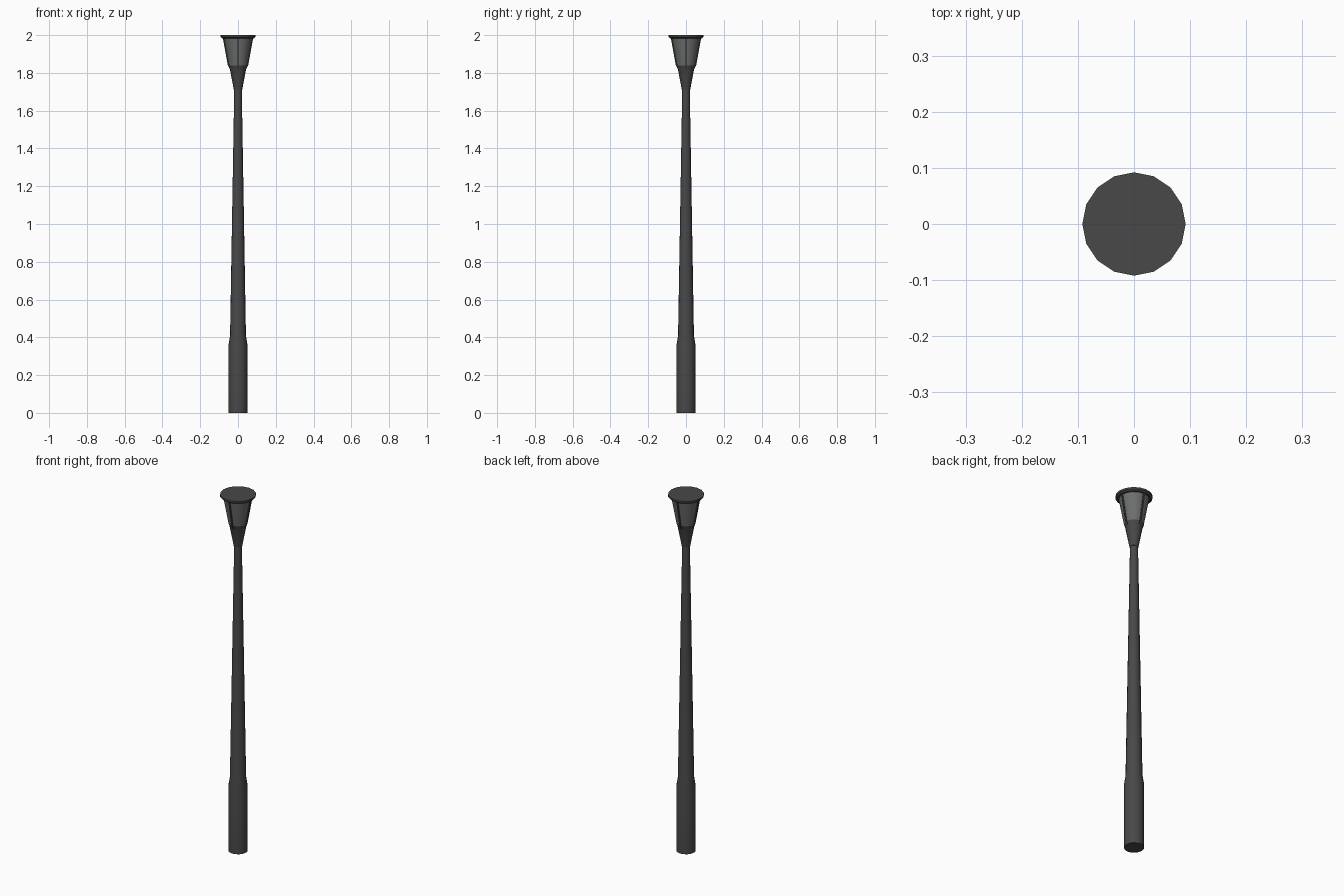
import bpy, bmesh, math

if "Cube" in bpy.data.objects:
    bpy.data.objects.remove(bpy.data.objects["Cube"])


def material(name, rgb):
    m = bpy.data.materials.new(name)
    m.diffuse_color = (*rgb, 1)
    m.use_nodes = True
    m.node_tree.nodes["Principled BSDF"].inputs["Base Color"].default_value = m.diffuse_color
    return m


DARK = material("dark grey metal", (0.065, 0.065, 0.065))
GLASS = material("smoky glass", (0.15, 0.16, 0.155))


def finish(name, bm, mat, smooth=True):
    bmesh.ops.recalc_face_normals(bm, faces=bm.faces)
    me = bpy.data.meshes.new(name)
    bm.to_mesh(me)
    bm.free()
    me.materials.append(mat)
    ob = bpy.data.objects.new(name, me)
    bpy.context.collection.objects.link(ob)
    if smooth:
        bpy.ops.object.select_all(action='DESELECT')
        ob.select_set(True)
        bpy.context.view_layer.objects.active = ob
        bpy.ops.object.shade_smooth_by_angle(angle=math.radians(35))
    return ob


def lathe(name, profile, mat, sides=16):
    """Closed turned part from (radius, height) pairs."""
    bm = bmesh.new()
    rings = [[bm.verts.new((r * math.cos(2 * math.pi * i / sides),
                            r * math.sin(2 * math.pi * i / sides), z))
              for i in range(sides)] for r, z in profile]
    for a, b in zip(rings, rings[1:]):
        for i in range(sides):
            j = (i + 1) % sides
            bm.faces.new((a[i], a[j], b[j], b[i]))
    bm.faces.new(rings[0])
    bm.faces.new(rings[-1])
    return finish(name, bm, mat)


# Post: thick foot sleeve, shoulder and long taper
lathe("post", [(0.05, 0), (0.05, 0.36), (0.042, 0.41), (0.02, 1.71)], DARK)

# Flared holder under the lamp
lathe("lamp_holder", [(0.022, 1.71), (0.044, 1.825), (0.05, 1.84)], DARK)

# Glass shade
lathe("glass_shade", [(0.049, 1.838), (0.076, 1.987)], GLASS)

# Flat cap with a slim lip
lathe("cap", [(0.083, 1.983), (0.092, 1.99), (0.092, 2.0)], DARK)

# Four thin ribs hugging the glass
rib_profile = [(0.040, 1.815), (0.054, 1.84), (0.081, 1.988), (0.070, 1.988), (0.045, 1.84)]
bm = bmesh.new()
for k in range(4):
    a = k * math.pi / 2
    c, s, w = math.cos(a), math.sin(a), 0.004
    sides = [[bm.verts.new((r * c - t * s, r * s + t * c, z)) for r, z in rib_profile]
             for t in (-w, w)]
    bm.faces.new(sides[0])
    bm.faces.new(sides[1])
    n = len(rib_profile)
    for i in range(n):
        j = (i + 1) % n
        bm.faces.new((sides[0][i], sides[0][j], sides[1][j], sides[1][i]))
finish("shade_ribs", bm, DARK, smooth=False)
